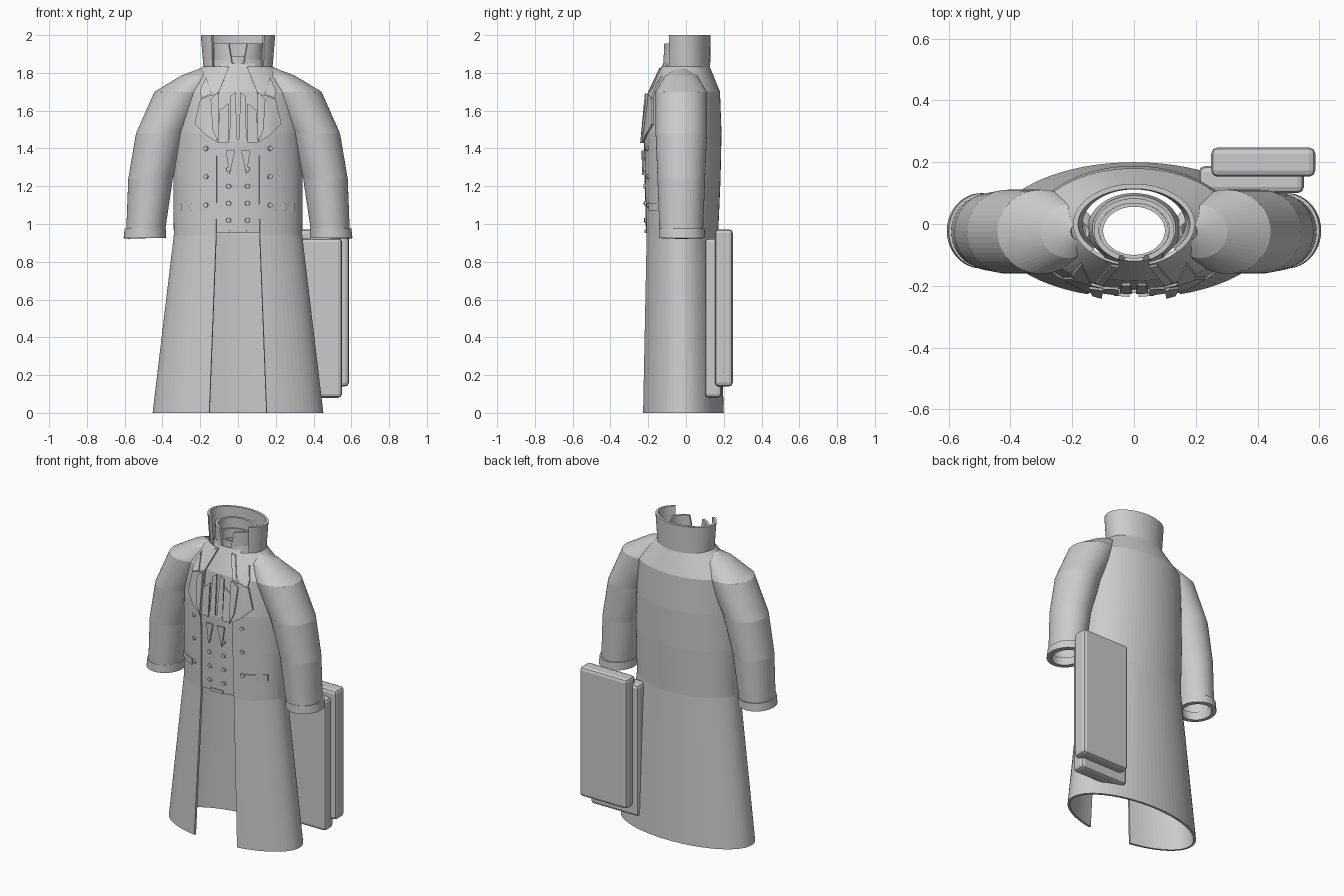
import bpy, bmesh, math
from mathutils import Matrix

if "Cube" in bpy.data.objects:
    bpy.data.objects.remove(bpy.data.objects["Cube"])

cloth = bpy.data.materials.new("plain_grey")
cloth.diffuse_color = (0.6, 0.6, 0.6, 1)
cloth.use_nodes = True
cloth.node_tree.nodes["Principled BSDF"].inputs["Base Color"].default_value = cloth.diffuse_color

# coat sections: z, half width, centre y, half depth, half width of front opening
COAT = [(0, .452, -.02, .22, .152), (.94, .34, -.025, .195, .116),
        (1.24, .342, -.022, .205, .113), (1.48, .335, -.022, .21, .112),
        (1.7, .325, -.012, .192, .105), (1.835, .185, -.005, .13, .05)]


def section(z):
    """Interpolated half width, centre y and half depth of the coat."""
    for a, b in zip(COAT, COAT[1:]):
        if z <= b[0]:
            f = (z - a[0]) / (b[0] - a[0])
            return [a[i] + (b[i] - a[i]) * f for i in (1, 2, 3)]
    return list(COAT[-1][1:4])


def front_y(x, z):
    rx, cy, ry = section(z)
    return cy - ry * math.sqrt(max(0, 1 - (x / rx) ** 2))


def finish(bm, name):
    mesh = bpy.data.meshes.new(name)
    bm.to_mesh(mesh)
    bm.free()
    mesh.materials.append(cloth)
    obj = bpy.data.objects.new(name, mesh)
    bpy.context.collection.objects.link(obj)
    return obj


def loft(name, rings, thick, n=64, front=False):
    """Skin elliptical rings (z, cx, cy, rx, ry, gap); front keeps only the gap arc."""
    bm = bmesh.new()
    closed = rings[0][5] == 0
    rows = []
    for z, cx, cy, rx, ry, gap in rings:
        a = math.asin(gap / rx)
        t0, t1 = (-a, a) if front else (a, 2 * math.pi - a)
        ts = [t0 + (t1 - t0) * i / n for i in range(n if closed else n + 1)]
        rows.append([bm.verts.new((cx + rx * math.sin(t), cy - ry * math.cos(t), z)) for t in ts])
    for lo, hi in zip(rows, rows[1:]):
        m = len(lo)
        for i in range(m if closed else m - 1):
            j = (i + 1) % m
            bm.faces.new((lo[i], lo[j], hi[j], hi[i]))
    obj = finish(bm, name)
    mod = obj.modifiers.new("thickness", "SOLIDIFY")
    mod.thickness = thick
    mod.offset = -1
    return obj


def plate(name, outline, off, thick=.009):
    """Flat piece laid over the coat front, from an x-z outline."""
    bm = bmesh.new()
    outer = [bm.verts.new((x, front_y(x, z) - off, z)) for x, z in outline]
    inner = [bm.verts.new((x, front_y(x, z) - off + thick, z)) for x, z in outline]
    bm.faces.new(outer)
    bm.faces.new(inner[::-1])
    for i in range(len(outer)):
        j = (i + 1) % len(outer)
        bm.faces.new((outer[i], inner[i], inner[j], outer[j]))
    bmesh.ops.triangulate(bm, faces=[f for f in bm.faces if len(f.verts) > 4])
    bmesh.ops.recalc_face_normals(bm, faces=bm.faces)
    return finish(bm, name)


def button(name, x, z, off=0):
    rx, cy, ry = section(z)
    y = front_y(x, z)
    turn = math.atan2(x / rx ** 2, -(y - cy) / ry ** 2)
    bm = bmesh.new()
    m = (Matrix.Translation((x, y - off, z)) @ Matrix.Rotation(turn, 4, 'Z')
         @ Matrix.Rotation(math.pi / 2, 4, 'X'))
    bmesh.ops.create_cone(bm, cap_ends=True, segments=12, radius1=.014, radius2=.012,
                          depth=.014, matrix=m)
    finish(bm, name)


def box(name, lo, hi, bevel):
    bm = bmesh.new()
    size = [h - l for l, h in zip(lo, hi)]
    mid = [(h + l) / 2 for l, h in zip(lo, hi)]
    bmesh.ops.create_cube(bm, size=1, matrix=Matrix.Translation(mid) @ Matrix.Diagonal((*size, 1)))
    bmesh.ops.bevel(bm, geom=bm.edges[:], offset=bevel, segments=2, profile=.5, affect='EDGES')
    finish(bm, name)


# long coat, open at the front
loft("coat_body", [(z, 0, cy, rx, ry, g) for z, rx, cy, ry, g in COAT], .014, 72)

# standing collar with an open front, and the shirt collar inside it
loft("coat_collar", [(1.82, 0, 0, .182, .128, .135), (2, 0, 0, .197, .13, .14)], .016)
loft("neck_band", [(1.80, 0, -.015, .15, .115, .05), (1.87, 0, -.015, .135, .108, .05)], .015)
loft("shirt_collar", [(1.84, 0, -.02, .13, .103, .03), (1.955, 0, -.02, .13, .103, .05)], .016)
loft("collar_lining", [(1.83, 0, -.022, .112, .09, 0), (1.89, 0, -.022, .112, .09, 0)], .012)


# waistcoat and shirt front filling the opening
def inset(z, gap, d):
    rx, cy, ry = section(z)
    return (z, 0, cy, rx - d, ry - d, gap)


loft("waistcoat", [inset(z, .16, .008) for z in (.955, 1.1, 1.24, 1.45)], .012, 16, True)
loft("shirt_front", [inset(1.43, .16, .02), inset(1.58, .16, .022), inset(1.7, .15, .02),
                     (1.85, 0, -.01, .155, .11, .09)], .01, 16, True)
plate("waistcoat_notch", [(-.045, .952), (.045, .952), (.045, .972), (-.045, .972)], 0)

for s, side in ((1, "left"), (-1, "right")):
    def flip(pts):
        return [(s * x, z) for x, z in pts]

    # sleeve running from the neck over the shoulder to the cuff
    arm = [(.95, .49, .102, .115), (1.24, .463, .118, .126), (1.48, .408, .132, .136),
           (1.7, .30, .142, .136), (1.785, .212, .09, .085), (1.822, .175, .03, .03)]
    loft(side + "_sleeve", [(z, s * x, -.025, rx, ry, 0) for z, x, rx, ry in arm], .014, 48)
    loft(side + "_cuff", [(.925, s * .494, -.022, .112, .122, 0),
                          (.975, s * .491, -.022, .109, .121, 0)], .028, 48)

    # lapel, with a raised fold along its inner edge
    plate(side + "_lapel", flip([(.105, 1.43), (.17, 1.47), (.23, 1.53), (.20, 1.66),
                                 (.15, 1.68), (.10, 1.69)]), .012)
    plate(side + "_lapel_tip", flip([(.14, 1.69), (.195, 1.665), (.20, 1.71), (.17, 1.78)]), .014)
    plate(side + "_lapel_fold", flip([(.105, 1.43), (.135, 1.50), (.145, 1.66),
                                      (.115, 1.69), (.10, 1.69)]), .022)
    plate(side + "_yoke_edge", flip([(.10, 1.70), (.125, 1.70), (.075, 1.825), (.05, 1.825)]), .006)

    # waistcoat neckline, cravat tail and pocket flap
    plate(side + "_neckline", flip([(.05, 1.43), (.105, 1.43), (.10, 1.60), (.05, 1.64)]), .004)
    plate(side + "_cravat", flip([(.006, 1.44), (.045, 1.44), (.04, 1.68), (.012, 1.70)]), -.004)
    plate(side + "_cravat_tail", flip([(.015, 1.39), (.065, 1.39), (.045, 1.26)]), .006)
    plate(side + "_pocket", flip([(.19, 1.07), (.245, 1.07), (.30, 1.07),
                                  (.30, 1.11), (.245, 1.11), (.19, 1.11)]), .008)

    # button rows
    for i in range(3):
        button(f"{side}_coat_button_{i}", s * .17, 1.10 + .15 * i, .002)
    for i in range(4):
        button(f"{side}_waistcoat_button_{i}", s * .05, 1.02 + .09 * i, -.006)

# two padded slabs hanging behind one hip
box("inner_slab", (.21, .10, .08), (.55, .188, .925), .02)
box("outer_slab", (.25, .153, .14), (.587, .248, .972), .02)
